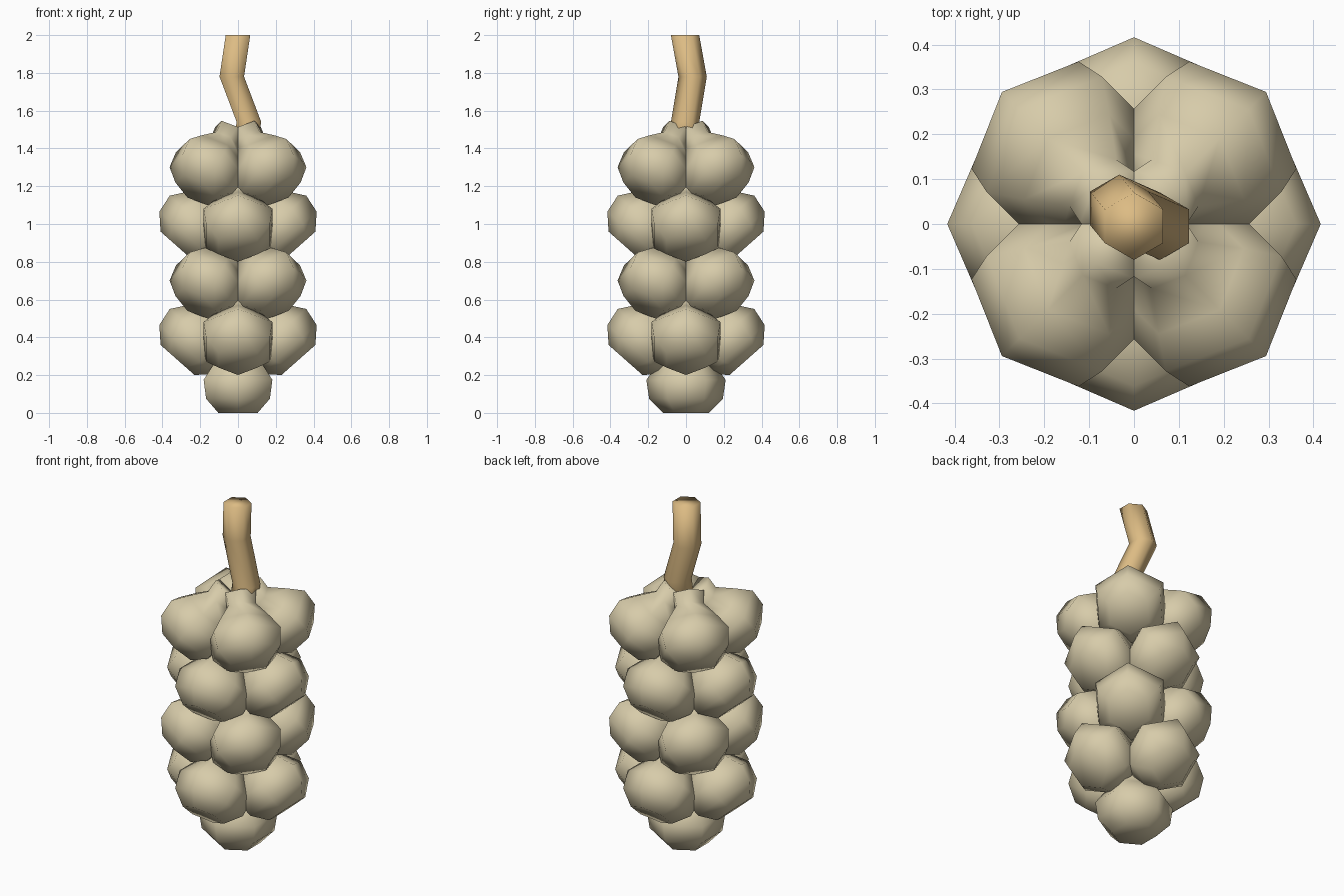
import bpy, bmesh, math
from mathutils import Vector, Matrix

if "Cube" in bpy.data.objects:
    bpy.data.objects.remove(bpy.data.objects["Cube"])


def material(name, rgb):
    m = bpy.data.materials.new(name)
    m.diffuse_color = (*rgb, 1)
    m.use_nodes = True
    m.node_tree.nodes["Principled BSDF"].inputs["Base Color"].default_value = m.diffuse_color
    return m


skin = material("garlic skin", (0.68, 0.60, 0.40))
straw = material("dry stalk", (0.72, 0.50, 0.23))


def loft(name, rings, mat):
    """Join rings of points with quads, cap both ends, shade smooth."""
    bm = bmesh.new()
    loops = [[bm.verts.new(p) for p in ring] for ring in rings]
    n = len(loops[0])
    for a, b in zip(loops, loops[1:]):
        for i in range(n):
            j = (i + 1) % n
            bm.faces.new((a[i], a[j], b[j], b[i]))
    bm.faces.new(loops[0][::-1])
    bm.faces.new(loops[-1])
    bmesh.ops.recalc_face_normals(bm, faces=bm.faces)
    for f in bm.faces:
        f.smooth = True
    me = bpy.data.meshes.new(name)
    bm.to_mesh(me)
    bm.free()
    me.materials.append(mat)
    ob = bpy.data.objects.new(name, me)
    bpy.context.collection.objects.link(ob)
    return ob


def hexagon(centre, r):
    # corners on +-y
    return [Vector(centre) + Vector((r * math.sin(k * math.pi / 3),
                                     r * math.cos(k * math.pi / 3), 0))
            for k in range(6)]


# bulb profile: radius, height above root end
PROFILE = [(0.12, 0), (0.195, 0.075), (0.21, 0.175), (0.155, 0.25),
           (0.085, 0.335), (0.095, 0.405)]


def bulb(name, matrix):
    ob = loft(name, [hexagon((0, 0, h), r) for r, h in PROFILE], skin)
    ob.matrix_world = matrix


# hanging bulb at the bottom
bulb("bottom_bulb", Matrix.Identity(4))

# four tiers of four bulbs, root ends pointing out and down
tilt = Matrix.Rotation(math.radians(41.5), 4, 'X')
for tier in range(4):
    for k in range(4):
        turn = math.radians(90 * k + 45 * (tier % 2))
        place = Matrix.Translation((0, -0.32, 0.28 + 0.3 * tier))
        bulb(f"bulb_{tier + 1}_{k + 1}",
             Matrix.Rotation(turn, 4, 'Z') @ place @ Matrix.Rotation(math.radians(-41.5), 4, 'X'))

# crooked stalk
PATH = [(0.03, 0, 1.38), (0.058, -0.005, 1.54), (-0.033, 0.035, 1.78), (0, -0.005, 2.0)]
loft("stalk", [hexagon(p, 0.075) for p in PATH], straw)
